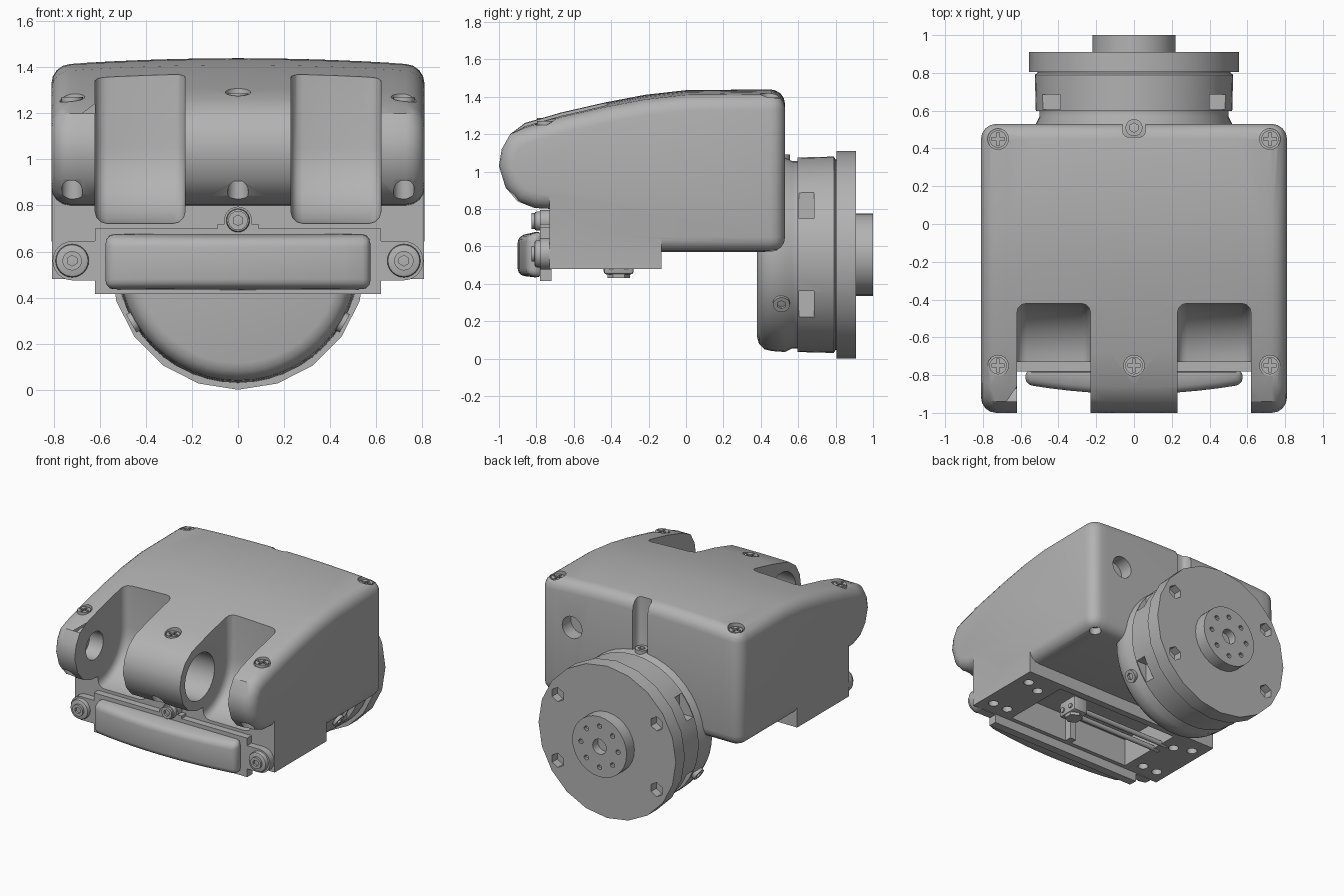
import bpy, bmesh
from math import sin, cos, pi, radians
from mathutils import Vector

cube = bpy.data.objects.get("Cube")
if cube:
    bpy.data.objects.remove(cube, do_unlink=True)

grey = bpy.data.materials.new("plain_grey")
grey.use_nodes = True
grey.diffuse_color = (0.45, 0.45, 0.45, 1)
grey.node_tree.nodes["Principled BSDF"].inputs["Base Color"].default_value = (0.45, 0.45, 0.45, 1)
AXIS_Z = 0.555      # height of the rear drive axis
PIVOT = (-0.77, 1.04)  # y, z of the front hinge axis


def add_object(name, bm):
    bmesh.ops.recalc_face_normals(bm, faces=bm.faces)
    mesh = bpy.data.meshes.new(name)
    bm.to_mesh(mesh)
    bm.free()
    ob = bpy.data.objects.new(name, mesh)
    bpy.context.collection.objects.link(ob)
    ob.data.materials.append(grey)
    return ob


def skin(name, rings):
    """Join equal rings of points into a closed solid."""
    bm = bmesh.new()
    loops = [[bm.verts.new(p) for p in ring] for ring in rings]
    n = len(loops[0])
    for a, b in zip(loops, loops[1:]):
        for i in range(n):
            bm.faces.new((a[i], a[(i + 1) % n], b[(i + 1) % n], b[i]))
    bm.faces.new(loops[0])
    bm.faces.new(loops[-1])
    return add_object(name, bm)


def loft(name, pts, xs, warp=lambda x, y, z: (x, y, z)):
    return skin(name, [[warp(x, y, z) for y, z in pts] for x in xs])


def lathe_y(name, profile, n):
    return skin(name, [[(r * sin(2 * pi * i / n), y, AXIS_Z + r * cos(2 * pi * i / n))
                        for i in range(n)] for y, r in profile])


def box(name, lo, hi):
    pts = [(lo[1], lo[2]), (hi[1], lo[2]), (hi[1], hi[2]), (lo[1], hi[2])]
    return loft(name, pts, (lo[0], hi[0]))


def rod(name, a, b, r, n=24):
    a, b = Vector(a), Vector(b)
    rot = (b - a).to_track_quat('Z', 'Y').to_matrix()
    ring = [Vector((r * sin(2 * pi * i / n), r * cos(2 * pi * i / n), 0)) for i in range(n)]
    return skin(name, [[p + rot @ v for v in ring] for p in (a, b)])


def modify(ob, kind, **props):
    m = ob.modifiers.new(kind.lower(), kind)
    for key, value in props.items():
        setattr(m, key, value)
    with bpy.context.temp_override(object=ob, active_object=ob, selected_objects=[ob]):
        bpy.ops.object.modifier_apply(modifier=m.name)
    return ob


def bevel(ob, width, segments=4):
    return modify(ob, 'BEVEL', width=width, segments=segments, limit_method='ANGLE',
                  angle_limit=radians(45), use_clamp_overlap=False)


def combine(ob, others, operation='DIFFERENCE'):
    for other in others:
        modify(ob, 'BOOLEAN', operation=operation, object=other, solver='EXACT')
        bpy.data.objects.remove(other, do_unlink=True)
    return ob


def screw(name, top, direction, r, cross=False, height=0.06):
    """A screw head with a cross or hexagon recess."""
    top, d = Vector(top), Vector(direction).normalized()
    head = rod(name, top - d * height, top, r)
    if cross:
        x, y, z = top
        w, l = r * 0.17, r * 0.75
        tools = [box("cutter", (x - a, y - b, z - 0.02), (x + a, y + b, z + 0.02))
                 for a, b in ((w, l), (l, w))]
    else:
        tools = [rod("cutter", top - d * 0.025, top + d * 0.02, r * 0.55, 6)]
    return combine(head, tools)


# Main housing: side profile swept across, with a slight crown
side = [(-0.72, 0.80), (-0.81, 0.805), (-0.90, 0.84), (-0.965, 0.915), (-1.0, 1.03),
        (-0.985, 1.12), (-0.94, 1.20), (-0.86, 1.26), (-0.67, 1.315), (-0.43, 1.37),
        (-0.22, 1.41), (0, 1.435), (0.53, 1.44), (0.53, 0.57), (-0.40, 0.57)]


def crown(x, y, z):
    return (x, y, z - (0.03 * (x / 0.81) ** 2 if z > 1.2 else 0))


housing = loft("main_housing", side, [-0.81 + 0.135 * i for i in range(13)], crown)
bevel(housing, 0.08)
combine(housing, [box("block", (-0.808, -0.73, 0.48), (0.808, -0.13, 0.95))], 'UNION')

# Hinge slots with a hollow curved back
slot = [(-1.3, 1.7), (-0.42, 1.7)]
slot += [(-0.75 + 0.33 * cos(t * pi / 16), 1.05 - 0.33 * sin(t * pi / 16)) for t in range(9)]
slot += [(-1.3, 0.72)]
cutters = [bevel(loft("cutter", slot, sorted((s * 0.23, s * 0.62))), 0.05, 3) for s in (-1, 1)]

# Hinge bores
y, z = PIVOT
cutters += [rod("cutter", (-0.4, y, z), (0.4, y, z), 0.17, 32),
            rod("cutter", (-0.73, y, z), (0.73, y, z), 0.10, 32)]

# Screw wells on top, and drain notches under the nose
wells = [(-0.72, -0.75, 1.25), (0, -0.75, 1.265), (0.72, -0.75, 1.25),
         (-0.72, 0.45, 1.375), (0.72, 0.45, 1.375)]
for x, y, z in wells:
    cutters.append(rod("cutter", (x, y, z), (x, y, 1.6), 0.055))
for x in (-0.72, 0, 0.72):
    cutters.append(rod("cutter", (x, -0.915, 0.7), (x, -0.915, 0.93), 0.045))

# Rear groove and cable hole
cutters += [bevel(box("cutter", (-0.06, 0.46, 1.0), (0.06, 0.7, 1.6)), 0.03, 3),
            rod("cutter", (0.55, 0.43, 1.1), (0.55, 0.7, 1.1), 0.08)]

# Underside cavity and mounting holes
for a, b in ((-0.5, -0.025), (0.025, 0.5)):
    cutters.append(box("cutter", (a, -0.69, 0.4), (b, -0.18, 0.68)))
cutters.append(box("cutter", (-0.1, -0.64, 0.4), (0.1, -0.18, 0.68)))
for s in (-1, 1):
    for x, y in ((0.72, -0.25), (0.72, -0.62), (0.6, -0.62), (0.6, -0.3)):
        cutters.append(rod("cutter", (s * x, y, 0.4), (s * x, y, 0.55), 0.035, 16))
    cutters.append(rod("cutter", (s * 0.72, 0.45, 0.5), (s * 0.72, 0.45, 0.62), 0.04, 16))
combine(housing, cutters)

for x, y, z in wells:
    screw("top_screw", (x, y, z + 0.02), (0, 0, 1), 0.046, True)

# Drive case behind and below the housing
case = lathe_y("drive_case", [(0.38, 0.44), (0.39, 0.475), (0.42, 0.505), (0.46, 0.515),
                              (0.53, 0.52), (0.57, 0.50), (0.597, 0.50), (0.597, 0.52),
                              (0.79, 0.525), (0.80, 0.51), (0.82, 0.51)], 48)
notches = []
for sx in (-1, 1):
    for sz in (-1, 1):
        x, z = sx * 0.46, AXIS_Z + sz * 0.27
        notches.append(box("cutter", (x - 0.06, 0.605, z - 0.075), (x + 0.09, 0.685, z + 0.075)))
combine(case, notches)
for angle in (90, 210, 330):
    d = Vector((cos(radians(angle)), 0, sin(radians(angle))))
    screw("case_screw", Vector((0, 0.51, AXIS_Z)) + d * 0.535, d, 0.045)

# Output flange with nut pockets
flange = rod("output_flange", (0, 0.805, AXIS_Z), (0, 0.91, AXIS_Z), 0.555, 20)
combine(flange, [rod("cutter", (sx * 0.40, 0.85, AXIS_Z + sz * 0.24),
                     (sx * 0.40, 0.95, AXIS_Z + sz * 0.24), 0.052, 6)
                 for sx in (-1, 1) for sz in (-1, 1)])

# Output hub with a ring of small holes
hub = rod("output_hub", (0, 0.90, AXIS_Z), (0, 1.0, AXIS_Z), 0.22, 28)
holes = [rod("cutter", (0, 0.94, AXIS_Z), (0, 1.1, AXIS_Z), 0.055, 16)]
for i in range(8):
    x, z = 0.15 * cos(i * pi / 4), AXIS_Z + 0.15 * sin(i * pi / 4)
    holes.append(rod("cutter", (x, 0.95, z), (x, 1.1, z), 0.018, 10))
combine(hub, holes)

# Front cover with a bowed face
box("cover_plate", (-0.62, -0.78, 0.415), (0.62, -0.72, 0.70))


def bow(x, y, z):
    return (x, y + (0.05 * (x / 0.575) ** 2 if y < -0.8 else 0), z)


cover = loft("front_cover", [(-0.77, 0.43), (-0.90, 0.445), (-0.90, 0.655), (-0.77, 0.685)],
             [-0.575 + 0.115 * i for i in range(11)], bow)
bevel(cover, 0.035, 3)

# Cover ears and their bolts
for x, z, r in ((-0.72, 0.56, 0.085), (0, 0.735, 0.06), (0.72, 0.56, 0.085)):
    rod("cover_ear", (x, -0.72, z), (x, -0.78, z), r)
    bevel(rod("ear_boss", (x, -0.72, z), (x, -0.81, z), r * 0.85), 0.012, 2)
    screw("ear_bolt", (x, -0.825, z), (0, -1, 0), 0.042)
    if x:
        a, b = sorted((x, x * 0.8))
        box("ear_web", (a, -0.78, z - 0.085), (b, -0.72, z + 0.085))
    else:
        box("ear_web", (-0.09, -0.78, 0.69), (0.09, -0.72, 0.72))

# Link rods and connector in the underside opening
for y in (-0.40, -0.32):
    rod("link_rod", (-0.55, y, 0.49), (0.3, y, 0.49), 0.018, 12)
bevel(box("link_connector", (0.17, -0.44, 0.45), (0.29, -0.28, 0.56)), 0.015, 2)
rod("connector_nut", (0.23, -0.36, 0.43), (0.23, -0.36, 0.47), 0.06, 6)

# Smooth the curved faces and keep the edges sharp
bpy.ops.object.select_all(action='DESELECT')
for ob in bpy.context.scene.objects:
    if ob.type == 'MESH':
        ob.select_set(True)
        bpy.context.view_layer.objects.active = ob
bpy.ops.object.shade_smooth_by_angle(angle=radians(32))
